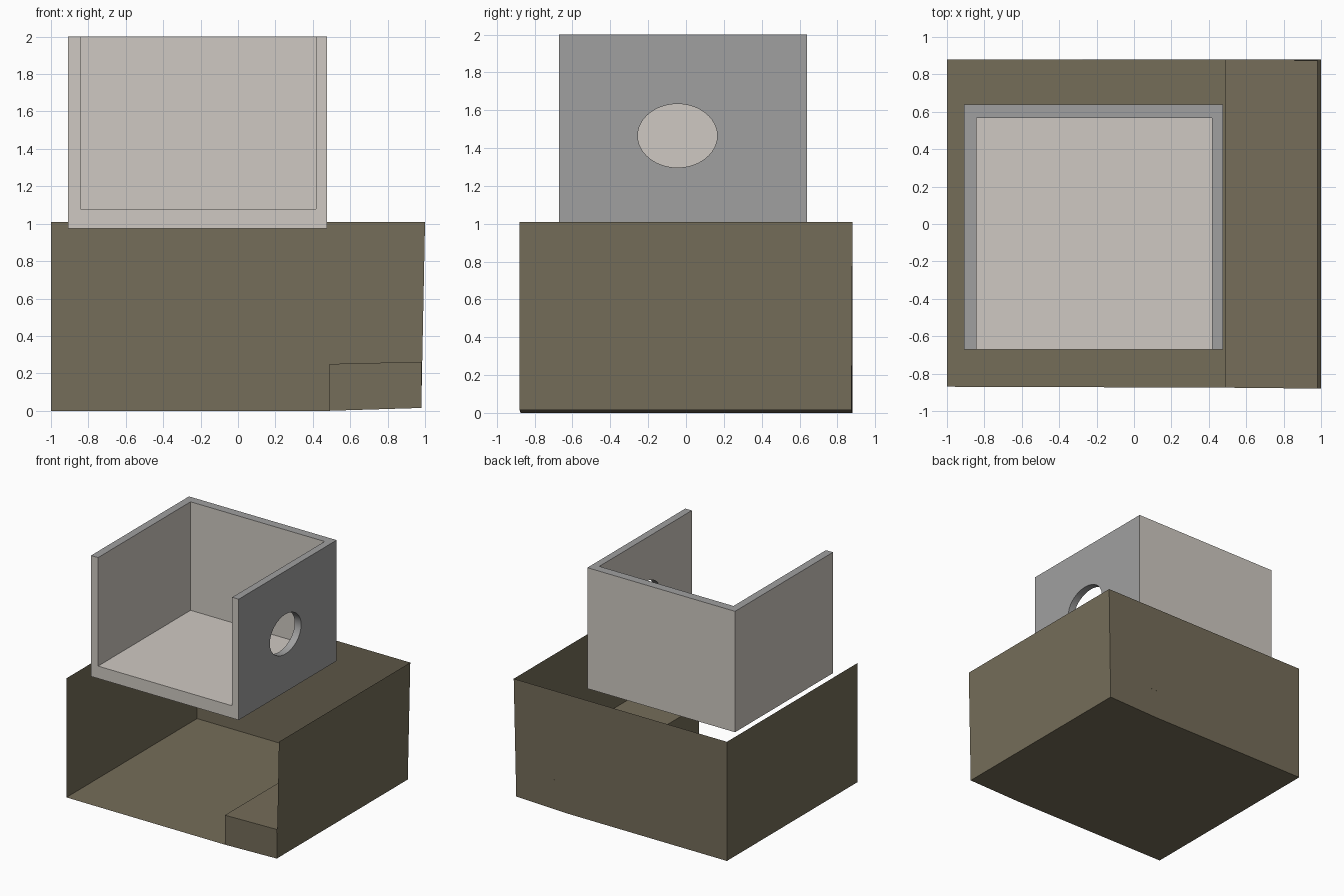
import bpy, bmesh, math

if "Cube" in bpy.data.objects:
    bpy.data.objects.remove(bpy.data.objects["Cube"])


def srgb(r, g, b):
    f = lambda c: c / 12.92 if c <= 0.04045 else ((c + 0.055) / 1.055) ** 2.4
    return (f(r / 255), f(g / 255), f(b / 255), 1.0)


def material(name, rgb):
    m = bpy.data.materials.new(name)
    m.diffuse_color = srgb(*rgb)
    m.use_nodes = True
    m.node_tree.nodes["Principled BSDF"].inputs["Base Color"].default_value = m.diffuse_color
    return m


brown = material("brown", (117, 109, 89))
warm = material("warm_white", (207, 201, 194))
grey = material("neutral_grey", (160, 160, 160))


def sheet(name, verts, faces, mat):
    me = bpy.data.meshes.new(name)
    me.from_pydata(verts, [], faces)
    me.materials.append(mat)
    ob = bpy.data.objects.new(name, me)
    bpy.context.collection.objects.link(ob)
    return ob


def box(name, lo, hi):
    x0, y0, z0 = lo
    x1, y1, z1 = hi
    bm = bmesh.new()
    bmesh.ops.create_cube(bm, size=1)
    for v in bm.verts:
        v.co = [a + (b - a) * (c + 0.5) for a, b, c in zip(lo, hi, v.co)]
    me = bpy.data.meshes.new(name)
    bm.to_mesh(me)
    bm.free()
    ob = bpy.data.objects.new(name, me)
    bpy.context.collection.objects.link(ob)
    return ob


# Thin open tray: floor, left, back and right walls, open front and top
tray = [(-1, -.87, 0), (.49, -.875, 0), (.98, -.88, .015),
        (.98, .875, .015), (.49, .877, 0), (-1, .88, 0),
        (-1, -.87, 1.01), (1, -.88, 1.01), (1, .88, 1.01), (-1, .88, 1.01)]
sheet("tray", tray,
      [(0, 5, 4, 1), (1, 4, 3, 2), (0, 6, 9, 5), (2, 3, 8, 7), (5, 9, 8, 3, 4)], brown)

# Low ledge along the right wall
ledge = [(.49, -.875, 0), (.98, -.88, .015), (.98, -.88, .262),
         (.49, -.875, .25), (.49, .877, 0), (.49, .877, .25), (.98, .875, .262)]
sheet("ledge", ledge, [(0, 1, 2, 3), (3, 2, 6, 5), (0, 3, 5, 4)], brown)

# Upper bin, hollowed out and pierced by an oval hole in the right wall
bin_ob = box("upper_bin", (-.908, -.672, .975), (.477, .64, 2.0))
hollow = box("hollow_cutter", (-.842, -1.2, 1.08), (.416, .567, 2.5))
bpy.ops.mesh.primitive_cylinder_add(vertices=48, radius=1, depth=2,
                                    location=(.45, -.045, 1.465),
                                    rotation=(0, math.pi / 2, 0))
hole = bpy.context.object
hole.name = "hole_cutter"
hole.scale = (.168, .21, .2)
bpy.context.view_layer.update()

bpy.context.view_layer.objects.active = bin_ob
for cutter in (hollow, hole):
    cutter.hide_render = True
    mod = bin_ob.modifiers.new("cut", "BOOLEAN")
    mod.operation = "DIFFERENCE"
    mod.solver = "EXACT"
    mod.object = cutter
    bpy.ops.object.modifier_apply(modifier=mod.name)
    bpy.data.objects.remove(cutter)

# Grey on the outer right face, top rim and hole lining; warm elsewhere
bin_ob.data.materials.clear()
bin_ob.data.materials.append(warm)
bin_ob.data.materials.append(grey)
for p in bin_ob.data.polygons:
    c, n = p.center, p.normal
    right = c.x > .47 and n.x > .9
    rim = c.z > 1.99 and n.z > .9
    lining = .42 < c.x < .47 and abs(n.x) < .1 and abs(c.y) < .3 and 1.28 < c.z < 1.65
    p.material_index = 1 if right or rim or lining else 0

bpy.ops.object.select_all(action="DESELECT")
bin_ob.select_set(True)
bpy.context.view_layer.objects.active = bin_ob
bpy.ops.object.shade_smooth_by_angle(angle=math.radians(30))
